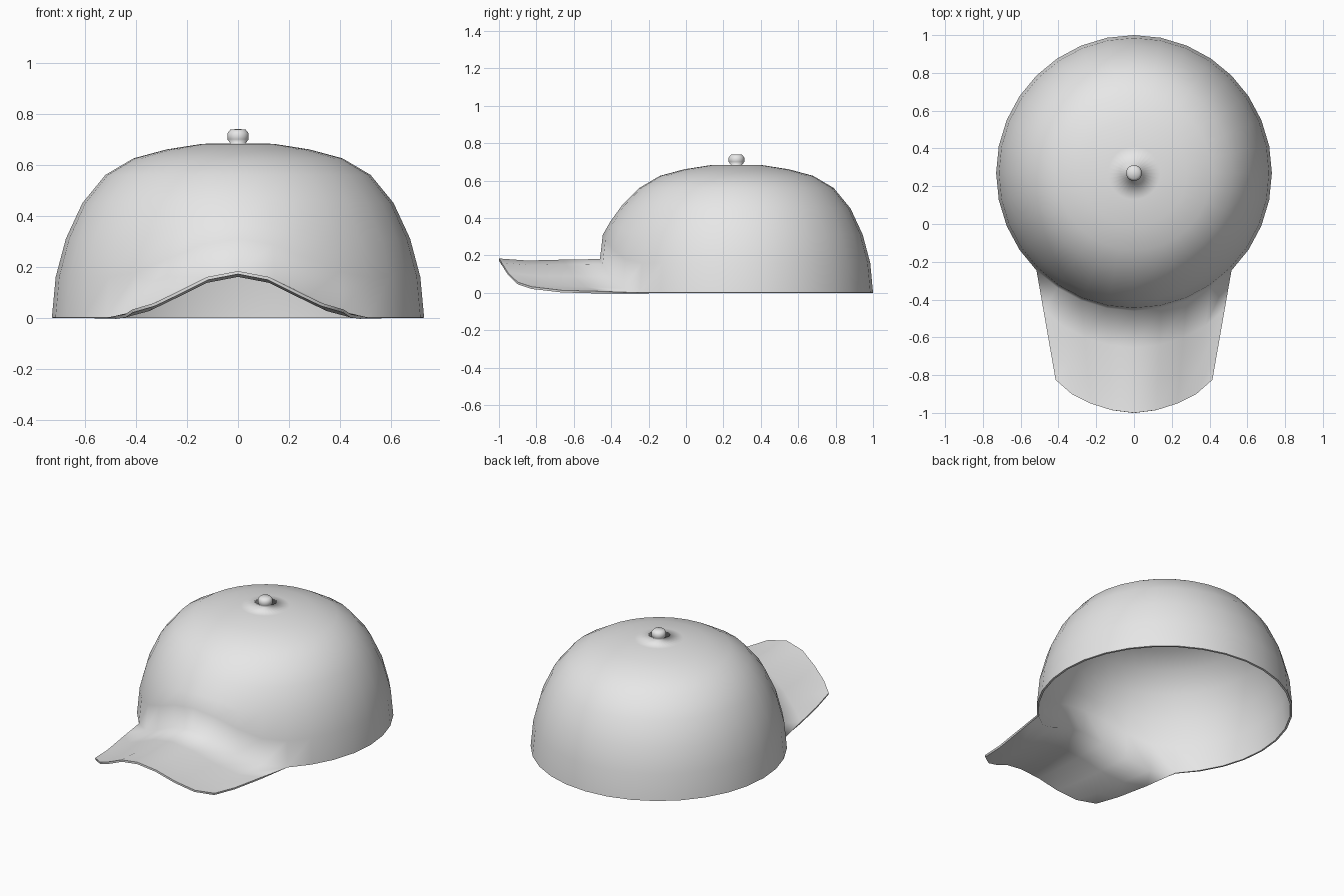
import bpy, bmesh
from math import sin, cos, pi

if "Cube" in bpy.data.objects:
    bpy.data.objects.remove(bpy.data.objects["Cube"], do_unlink=True)

# Single fabric colour
fabric = bpy.data.materials.new("light_grey_fabric")
fabric.use_nodes = True
grey = (0.8, 0.8, 0.8, 1)
fabric.diffuse_color = grey
fabric.node_tree.nodes["Principled BSDF"].inputs["Base Color"].default_value = grey

SEGMENTS = 32
CENTRE_Y = 0.27
# Crown and button profile: radius, height, lift at the front
profile = [(0.73, 0, 0.18), (0.715, 0.16, 0.15), (0.675, 0.31, 0.07), (0.61, 0.45, 0.02),
           (0.52, 0.56, 0), (0.41, 0.625, 0), (0.28, 0.66, 0), (0.14, 0.682, 0),
           (0.03, 0.684, 0), (0.042, 0.7, 0), (0.042, 0.723, 0), (0.03, 0.738, 0)]
# Front arch, by steps away from the middle
arch = [1, 0.85, 0.48, 0.13, 0]

bm = bmesh.new()
rings = []
for radius, height, lift in profile:
    ring = []
    for i in range(SEGMENTS):
        steps = min(i, SEGMENTS - i)
        weight = arch[steps] if steps < len(arch) else 0
        a = 2 * pi * i / SEGMENTS
        ring.append(bm.verts.new((radius * sin(a), CENTRE_Y - radius * cos(a),
                                  height + lift * weight)))
    rings.append(ring)
for low, high in zip(rings, rings[1:]):
    for i in range(SEGMENTS):
        j = (i + 1) % SEGMENTS
        bm.faces.new((low[i], low[j], high[j], high[i]))
pole = bm.verts.new((0, CENTRE_Y, 0.74))
for i in range(SEGMENTS):
    bm.faces.new((rings[-1][i], rings[-1][(i + 1) % SEGMENTS], pole))

# Brim, grown from the arched front of the rim
tip = [(0, -1, 0.183), (0.12, -0.985, 0.16), (0.23, -0.95, 0.105),
       (0.33, -0.9, 0.057), (0.415, -0.825, 0.032)]
rows = [(0.36, -0.004), (0.72, -0.01), (1, 0)]
last = [rings[0][i] for i in range(-4, 5)]
root = [v.co.copy() for v in last]
for t, sag in rows:
    row = []
    for k in range(-4, 5):
        x, y, z = tip[abs(k)]
        x = -x if k < 0 else x
        p = root[k + 4]
        row.append(bm.verts.new((p.x + (x - p.x) * t, p.y + (y - p.y) * t,
                                 p.z + (z - p.z) * t + sag)))
    for a in range(8):
        bm.faces.new((row[a], row[a + 1], last[a + 1], last[a]))
    last = row

bmesh.ops.recalc_face_normals(bm, faces=bm.faces)
for face in bm.faces:
    face.smooth = True
for edge in bm.edges:
    edge.smooth = not edge.is_boundary
mesh = bpy.data.meshes.new("cap")
bm.to_mesh(mesh)
bm.free()
mesh.materials.append(fabric)
cap = bpy.data.objects.new("cap", mesh)
bpy.context.collection.objects.link(cap)

# Thin cloth
shell = cap.modifiers.new("cloth_thickness", "SOLIDIFY")
shell.thickness = 0.012
shell.offset = -1
